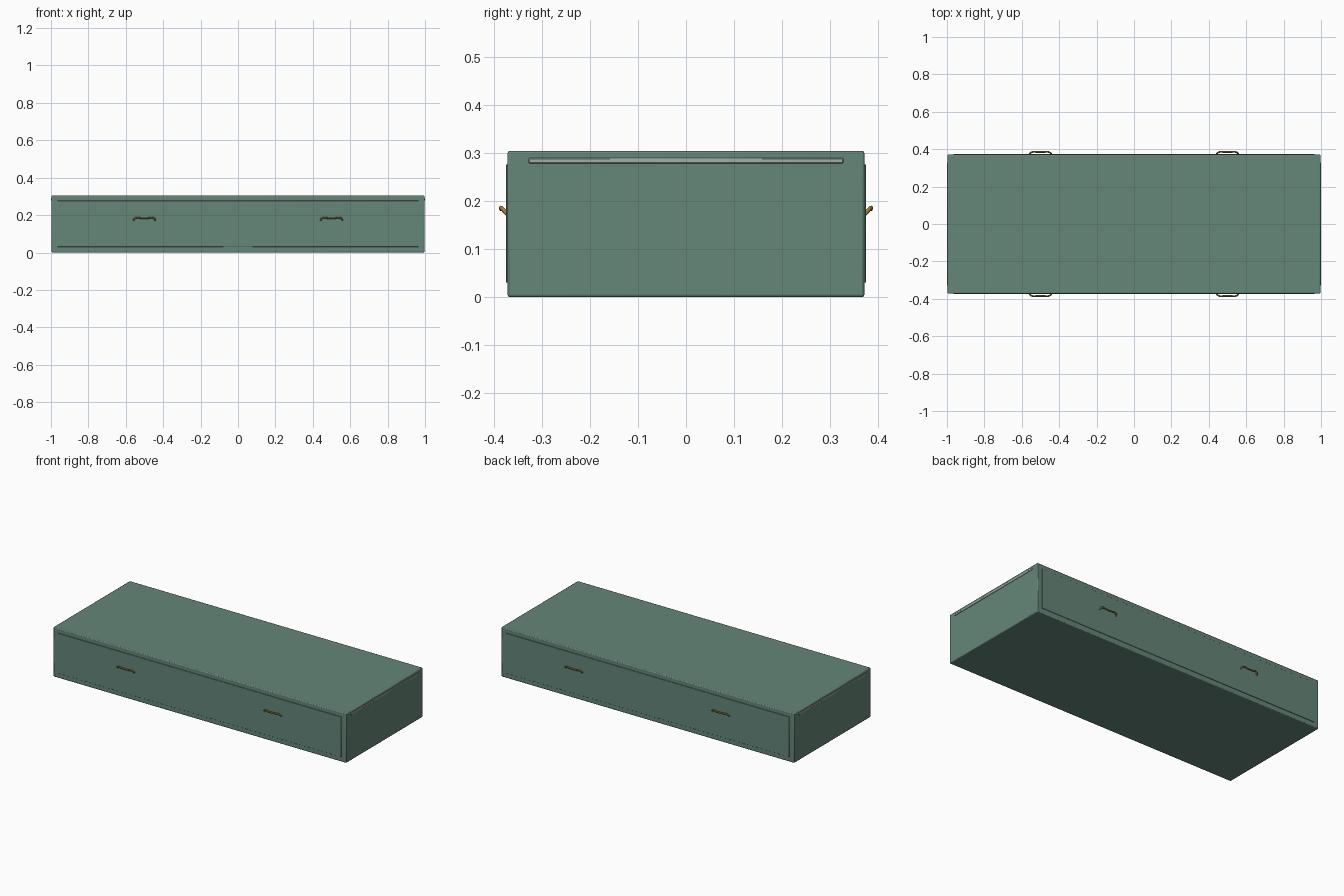
import bpy
from mathutils import Vector

if "Cube" in bpy.data.objects:
    bpy.data.objects.remove(bpy.data.objects["Cube"])


def material(name, color):
    m = bpy.data.materials.new(name)
    m.diffuse_color = color
    m.use_nodes = True
    m.node_tree.nodes["Principled BSDF"].inputs["Base Color"].default_value = m.diffuse_color
    return m


green = material("green_paint", (0.13, 0.24, 0.19, 1))
brass = material("aged_brass", (0.36, 0.20, 0.05, 1))
pale = material("pale_trim", (0.35, 0.43, 0.39, 1))


def box(name, lo, hi, mat, bevel=0.0, segments=2):
    lo, hi = Vector(lo), Vector(hi)
    bpy.ops.mesh.primitive_cube_add(size=1, location=(lo + hi) / 2)
    ob = bpy.context.object
    ob.name = name
    ob.scale = hi - lo
    bpy.ops.object.transform_apply(location=False, rotation=False, scale=True)
    ob.data.materials.append(mat)
    if bevel:
        mod = ob.modifiers.new("soft_edges", 'BEVEL')
        mod.width = bevel
        mod.segments = segments
        bpy.ops.object.shade_smooth_by_angle()
    return ob


def handle(name, x, side):
    # Arched bail pull, leaning outward and upward from the panel
    pts = [(-0.057, 0.372, 0.172), (-0.054, 0.380, 0.181), (-0.042, 0.385, 0.186),
           (-0.020, 0.385, 0.184), (0.020, 0.385, 0.184), (0.042, 0.385, 0.186),
           (0.054, 0.380, 0.181), (0.057, 0.372, 0.172)]
    cu = bpy.data.curves.new(name, 'CURVE')
    cu.dimensions = '3D'
    cu.bevel_depth = 0.0045
    cu.bevel_resolution = 2
    cu.resolution_u = 5
    cu.use_fill_caps = True
    sp = cu.splines.new('BEZIER')
    sp.bezier_points.add(len(pts) - 1)
    for bp, (px, py, pz) in zip(sp.bezier_points, pts):
        bp.co = (x + px, side * py, pz)
        bp.handle_left_type = bp.handle_right_type = 'AUTO'
    cu.materials.append(brass)
    ob = bpy.data.objects.new(name, cu)
    bpy.context.collection.objects.link(ob)


# Main case
box("case", (-0.997, -0.372, 0), (0.997, 0.372, 0.305), green, 0.005)

for side, label in ((-1, "front"), (1, "back")):
    # Thin raised panel on each long side
    y0, y1 = sorted((side * 0.368, side * 0.375))
    box(label + "_panel", (-0.965, y0, 0.03), (0.965, y1, 0.277), green, 0.001, 1)
    for x, end in ((-0.5, "left"), (0.5, "right")):
        handle(f"{label}_{end}_handle", x, side)

for side, label in ((-1, "left"), (1, "right")):
    # Slim trim rail near the top of each end
    x0, x1 = sorted((side * 0.99, side * 1.0))
    box(label + "_end_rail", (x0, -0.328, 0.279), (x1, 0.328, 0.290), pale, 0.0015, 1)
